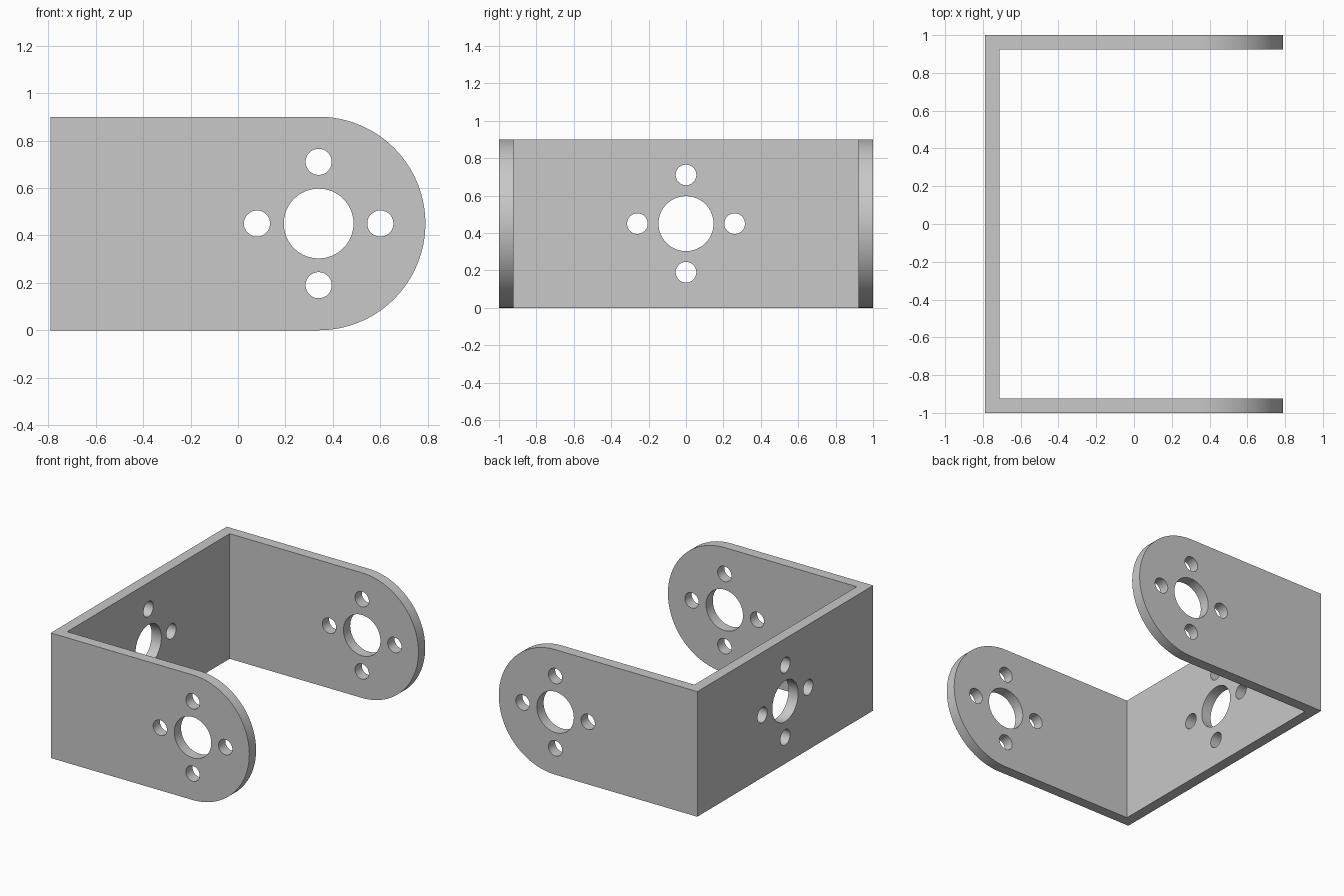
import bpy
import bmesh
from math import cos, sin, pi, radians
from mathutils import Matrix, Vector

cube = bpy.data.objects.get("Cube")
if cube:
    bpy.data.objects.remove(cube, do_unlink=True)

HEIGHT = 0.9
MID = HEIGHT / 2         # height of the hole centres, and arm end radius
WALL = 0.077             # plate thickness
BACK = -0.79             # outer face of the web
PIVOT = 0.34             # centre of the rounded arm ends
HUB_R, BOLT_R, BOLT_OFFSET = 0.147, 0.055, 0.26

grey = bpy.data.materials.new("grey_metal")
grey.use_nodes = True
grey.diffuse_color = (0.58, 0.58, 0.58, 1)
grey.node_tree.nodes["Principled BSDF"].inputs["Base Color"].default_value = grey.diffuse_color


def make_object(name, bm):
    bmesh.ops.recalc_face_normals(bm, faces=bm.faces)
    mesh = bpy.data.meshes.new(name)
    bm.to_mesh(mesh)
    bm.free()
    mesh.materials.append(grey)
    obj = bpy.data.objects.new(name, mesh)
    bpy.context.collection.objects.link(obj)
    return obj


def cut(target, cutter):
    """Subtract the cutter, apply the result and discard the cutter."""
    cutter.hide_render = True
    bpy.context.view_layer.objects.active = target
    mod = target.modifiers.new("cut", "BOOLEAN")
    mod.operation, mod.solver, mod.object = "DIFFERENCE", "EXACT", cutter
    bpy.ops.object.modifier_apply(modifier=mod.name)
    bpy.data.objects.remove(cutter, do_unlink=True)


def hole_pattern(centre, axis, length):
    """Large central hole with four bolt holes around it, drilled along an axis."""
    turn = Vector((0, 0, 1)).rotation_difference(Vector(axis)).to_matrix().to_4x4()
    bm = bmesh.new()
    spots = [(0, 0, HUB_R)]
    spots += [(BOLT_OFFSET * cos(i * pi / 2), BOLT_OFFSET * sin(i * pi / 2), BOLT_R) for i in range(4)]
    for u, v, r in spots:
        bmesh.ops.create_cone(bm, cap_ends=True, segments=64, radius1=r, radius2=r, depth=length,
                              matrix=Matrix.Translation(centre) @ turn @ Matrix.Translation((u, v, 0)))
    return make_object("hole_cutter", bm)


# Round-ended block, swept along y
bm = bmesh.new()
arc = [-pi / 2 + pi * i / 64 for i in range(65)]
outline = [(BACK, HEIGHT), (BACK, 0)]
outline += [(PIVOT + MID * cos(a), MID + MID * sin(a)) for a in arc]
face = bm.faces.new([bm.verts.new((x, -1, z)) for x, z in outline])
swept = bmesh.ops.extrude_face_region(bm, geom=[face])["geom"]
bmesh.ops.translate(bm, vec=(0, 2, 0), verts=[g for g in swept if isinstance(g, bmesh.types.BMVert)])
bracket = make_object("u_bracket", bm)

# Space between the two arms
bm = bmesh.new()
bmesh.ops.create_cube(bm, size=2)
bmesh.ops.scale(bm, vec=(1, 1 - WALL, 1), verts=bm.verts)
bmesh.ops.translate(bm, vec=(BACK + WALL + 1, 0, MID), verts=bm.verts)
cut(bracket, make_object("gap_cutter", bm))

# Holes through both arms, then through the web
cut(bracket, hole_pattern((PIVOT, 0, MID), (0, 1, 0), 3))
cut(bracket, hole_pattern((BACK, 0, MID), (1, 0, 0), 0.4))

# Smooth curved walls, sharp plate edges
bpy.ops.object.select_all(action="DESELECT")
bracket.select_set(True)
bpy.context.view_layer.objects.active = bracket
bpy.ops.object.shade_smooth_by_angle(angle=radians(30))
